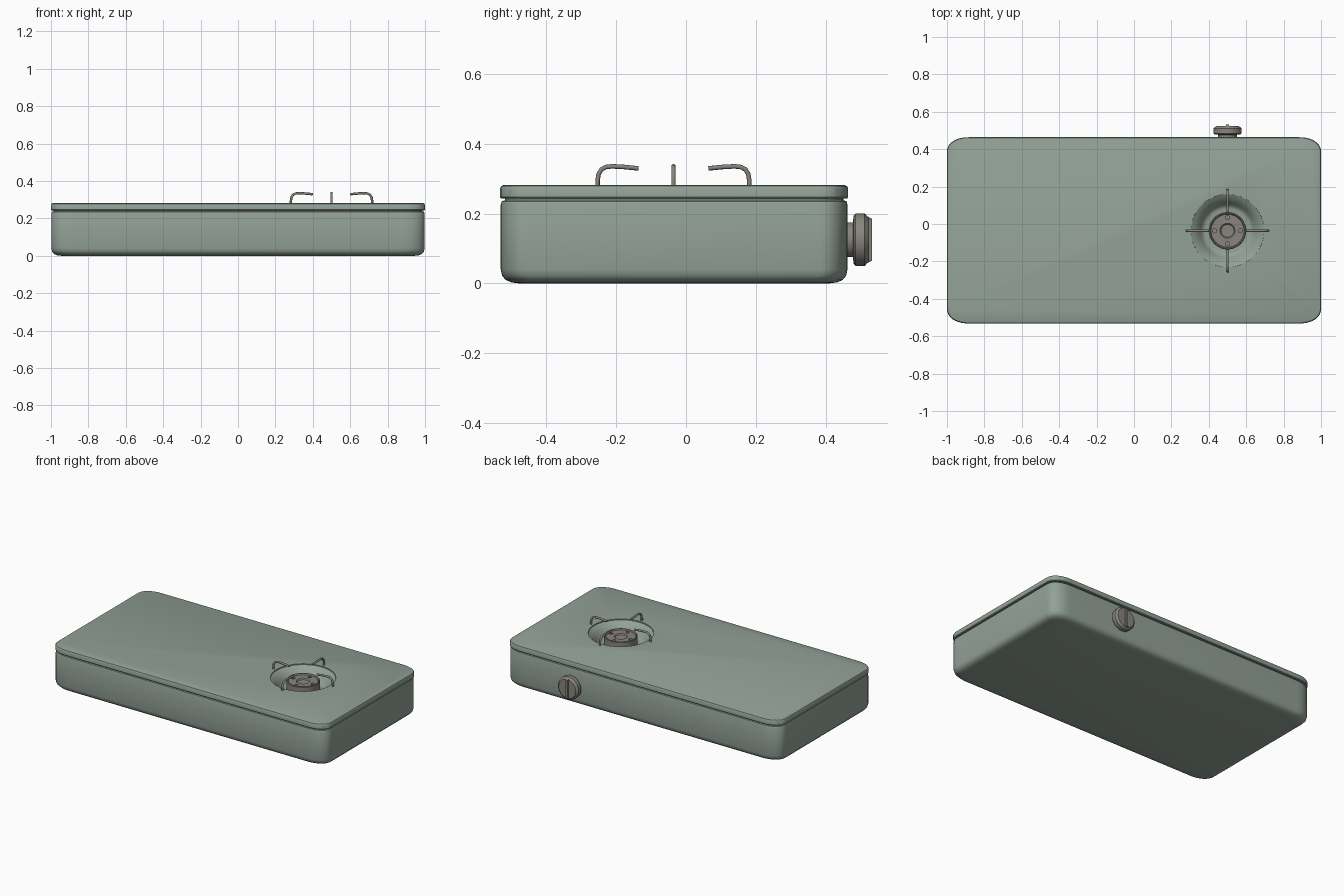
import bpy, bmesh, math
from mathutils import Matrix, Vector

if "Cube" in bpy.data.objects:
    bpy.data.objects.remove(bpy.data.objects["Cube"])

CX, CY = 0.5, -0.036          # burner centre
BODY_Y = -0.034               # centre of the case in y


def material(name, rgb):
    m = bpy.data.materials.new(name)
    m.diffuse_color = (*rgb, 1)
    m.use_nodes = True
    m.node_tree.nodes["Principled BSDF"].inputs["Base Color"].default_value = m.diffuse_color
    return m


GREEN = material("green_enamel", (0.29, 0.36, 0.31))
METAL = material("warm_metal", (0.25, 0.235, 0.21))


def loft(name, rings, mat, angle=35):
    """Closed skin through rings of equal point count, capped at both ends."""
    bm = bmesh.new()
    loops = [[bm.verts.new(p) for p in r] for r in rings]
    n = len(loops[0])
    for a, b in zip(loops, loops[1:]):
        for i in range(n):
            bm.faces.new((a[i], a[(i + 1) % n], b[(i + 1) % n], b[i]))
    bm.faces.new(loops[0])
    bm.faces.new(loops[-1])
    bmesh.ops.recalc_face_normals(bm, faces=bm.faces)
    me = bpy.data.meshes.new(name)
    bm.to_mesh(me)
    bm.free()
    ob = bpy.data.objects.new(name, me)
    bpy.context.collection.objects.link(ob)
    me.materials.append(mat)
    smooth(ob, angle)
    return ob


def smooth(ob, angle=35):
    bpy.ops.object.select_all(action='DESELECT')
    ob.select_set(True)
    bpy.context.view_layer.objects.active = ob
    bpy.ops.object.shade_smooth_by_angle(angle=math.radians(angle))


def plan(inset, z, steps=10):
    """Rounded rectangle outline of the case."""
    hx, hy, rx, ry = 1 - inset, 0.498 - inset, 0.12, 0.08
    pts = []
    for q, (sx, sy) in enumerate(((1, 1), (-1, 1), (-1, -1), (1, -1))):
        for i in range(steps + 1):
            t = math.pi / 2 * (q + i / steps)
            c, s = abs(math.cos(t)) ** 0.9, abs(math.sin(t)) ** 0.9
            pts.append((sx * (hx - rx + rx * c), BODY_Y + sy * (hy - ry + ry * s), z))
    return pts


def lathe(name, profile, mat, matrix, n=48, angle=35):
    """Turned part from (radius, height) pairs."""
    rings = [[matrix @ Vector((r * math.cos(2 * math.pi * i / n),
                               r * math.sin(2 * math.pi * i / n), z)) for i in range(n)]
             for r, z in profile]
    return loft(name, rings, mat, angle)


def cut(ob, cutter):
    m = ob.modifiers.new("cut", 'BOOLEAN')
    m.operation, m.solver, m.object = 'DIFFERENCE', 'EXACT', cutter
    bpy.ops.object.select_all(action='DESELECT')
    ob.select_set(True)
    bpy.context.view_layer.objects.active = ob
    bpy.ops.object.modifier_apply(modifier=m.name)
    bpy.data.objects.remove(cutter)
    smooth(ob)


# case: rounded tub, seam groove and lid in one skin
case = loft("case_and_lid", [plan(i, z) for i, z in (
    (0.055, 0), (0.032, 0.003), (0.016, 0.010), (0.006, 0.022), (0.002, 0.04),
    (0.002, 0.225), (0.005, 0.235), (0.014, 0.238), (0.014, 0.243), (0.003, 0.243),
    (0, 0.247), (0, 0.272), (0.003, 0.278), (0.009, 0.281))], GREEN)

# burner bowl sunk in the lid
at_burner = Matrix.Translation((CX, CY, 0))
cut(case, lathe("bowl_cutter", (
    (0.115, 0.205), (0.125, 0.207), (0.135, 0.213), (0.145, 0.228), (0.16, 0.248),
    (0.178, 0.265), (0.195, 0.275), (0.197, 0.31)), GREEN, at_burner, 64))

# burner head with rim, sunken plate and centre dimple
burner = lathe("burner_head", (
    (0.10, 0.19), (0.10, 0.262), (0.097, 0.266), (0.092, 0.266), (0.088, 0.258),
    (0.04, 0.258), (0.034, 0.251), (0.004, 0.249)), METAL, at_burner)
for k in range(4):
    a = k * math.pi / 2
    hole = Matrix.Translation((CX + 0.07 * math.cos(a), CY + 0.07 * math.sin(a), 0))
    cut(burner, lathe("gas_hole_cutter", ((0.011, 0.24), (0.011, 0.28)), METAL, hole, 16))

# four bent wire pot supports
for k in range(4):
    cu = bpy.data.curves.new("pot_support", 'CURVE')
    cu.dimensions, cu.bevel_depth, cu.bevel_resolution = '3D', 0.0065, 3
    cu.use_fill_caps = True
    path = ((0.217, 0.265), (0.217, 0.295), (0.214, 0.313), (0.206, 0.326), (0.193, 0.333),
            (0.175, 0.335), (0.14, 0.333), (0.10, 0.329))
    sp = cu.splines.new('POLY')
    sp.points.add(len(path) - 1)
    for p, (r, z) in zip(sp.points, path):
        p.co = (r, 0, z, 1)
    sp.use_smooth = True
    ob = bpy.data.objects.new(f"pot_support_{k + 1}", cu)
    ob.matrix_world = at_burner @ Matrix.Rotation(k * math.pi / 2, 4, 'Z')
    cu.materials.append(METAL)
    bpy.context.collection.objects.link(ob)

# control knob on the back
at_knob = Matrix.Translation((0.5, 0.455, 0.125)) @ Matrix.Rotation(-math.pi / 2, 4, 'X')
lathe("control_knob", ((0.05, 0), (0.05, 0.022), (0.07, 0.025), (0.075, 0.03),
                       (0.075, 0.056), (0.062, 0.068)), METAL, at_knob, 40, 25)

# raised grip bar across the knob
grip = [[at_knob @ Vector((x * w, y * h, z)) for x, y in ((-1, -1), (1, -1), (1, 1), (-1, 1))]
        for w, h, z in ((0.011, 0.07, 0.05), (0.011, 0.066, 0.066), (0.007, 0.06, 0.077))]
loft("knob_grip", grip, METAL, 25)
